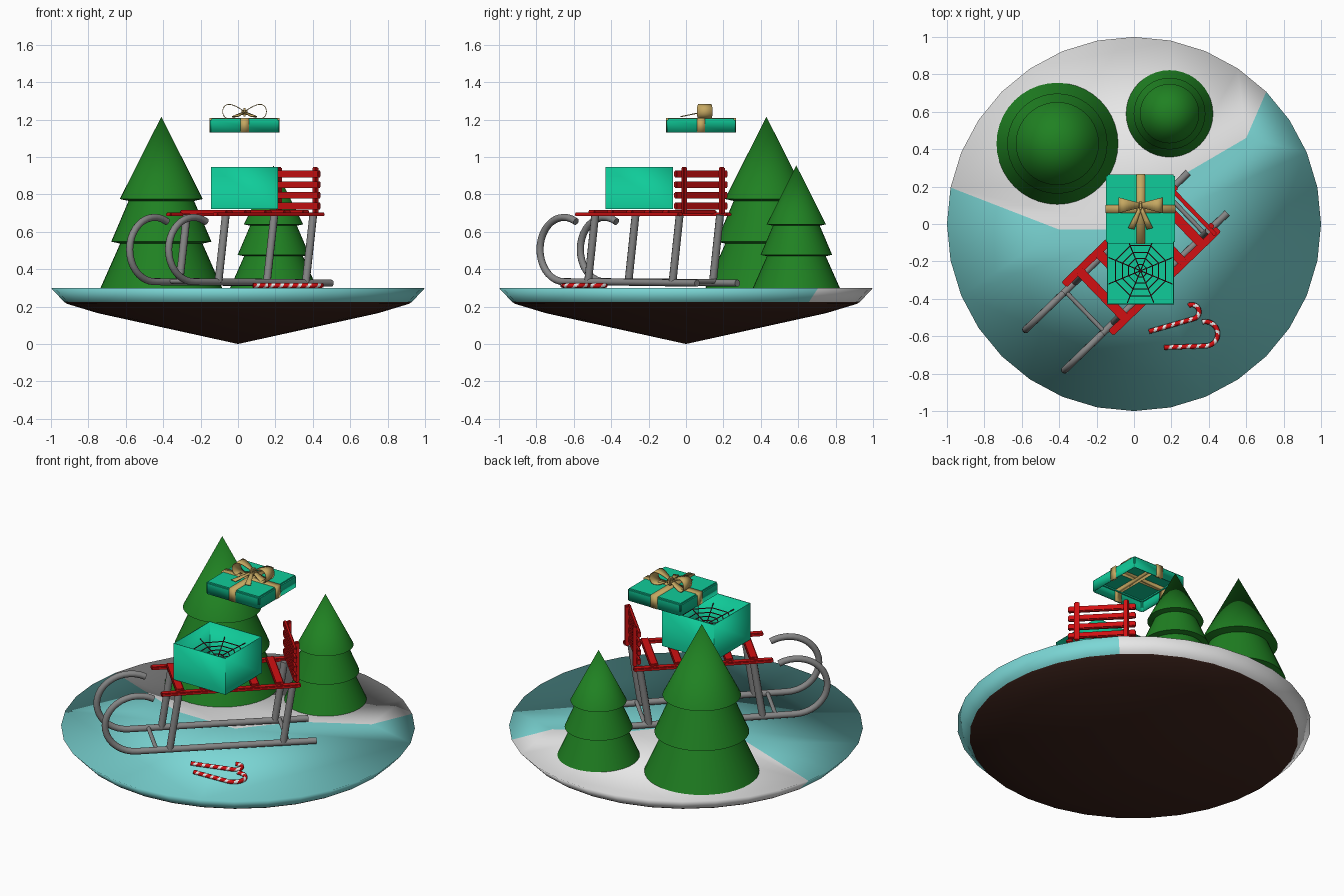
import bpy, bmesh, math
from math import sin, cos, pi, radians
from mathutils import Vector, Matrix

if "Cube" in bpy.data.objects:
    bpy.data.objects.remove(bpy.data.objects["Cube"], do_unlink=True)


def material(name, *rgb):
    m = bpy.data.materials.new(name)
    m.use_nodes = True
    m.diffuse_color = (*rgb, 1)
    m.node_tree.nodes["Principled BSDF"].inputs["Base Color"].default_value = (*rgb, 1)
    return m


ICE = material("ice blue", 0.2, 0.68, 0.67)
SNOW = material("snow white", 0.8, 0.8, 0.8)
EARTH = material("dark earth", 0.05, 0.018, 0.012)
GREEN = material("fir green", 0.014, 0.22, 0.016)
METAL = material("metal grey", 0.24, 0.24, 0.24)
RED = material("bright red", 0.64, 0.005, 0.006)
TEAL = material("gift teal", 0.005, 0.6, 0.32)
GOLD = material("ribbon gold", 0.56, 0.39, 0.12)
MAROON = material("web maroon", 0.12, 0.01, 0.02)


def finish(name, bm, *mats, angle=35, normals=True):
    if normals:
        bmesh.ops.recalc_face_normals(bm, faces=bm.faces[:])
    me = bpy.data.meshes.new(name)
    bm.to_mesh(me)
    bm.free()
    for m in mats:
        me.materials.append(m)
    ob = bpy.data.objects.new(name, me)
    bpy.context.collection.objects.link(ob)
    bpy.ops.object.select_all(action='DESELECT')
    ob.select_set(True)
    bpy.context.view_layer.objects.active = ob
    bpy.ops.object.shade_smooth_by_angle(angle=radians(angle))
    return ob


def box(name, size, at, mat, turn=0, bevel=0):
    bm = bmesh.new()
    bmesh.ops.create_cube(bm, size=1)
    bm.transform(Matrix.Translation(at) @ Matrix.Rotation(turn, 4, 'Z') @ Matrix.Diagonal((*size, 1)))
    if bevel:
        bmesh.ops.bevel(bm, geom=bm.edges[:], offset=bevel, segments=2, affect='EDGES')
    return finish(name, bm, mat)


def tube(name, pts, r, mats, sides=10, rule=None):
    """Sweep a round section along a path; rule picks a material per face."""
    bm = bmesh.new()
    pts = [Vector(p) for p in pts]
    rings, side = [], None
    for i, p in enumerate(pts):
        t = (pts[min(i + 1, len(pts) - 1)] - pts[max(i - 1, 0)]).normalized()
        if side is None:
            side = t.orthogonal()
        side = (side - t * side.dot(t)).normalized()
        up = t.cross(side)
        rings.append([bm.verts.new(p + r * (side * cos(a) + up * sin(a)))
                      for a in (2 * pi * k / sides for k in range(sides))])
    for i in range(len(rings) - 1):
        for k in range(sides):
            n = (k + 1) % sides
            f = bm.faces.new((rings[i][k], rings[i][n], rings[i + 1][n], rings[i + 1][k]))
            f.material_index = rule(i, k) if rule else 0
    bm.faces.new(rings[0])
    bm.faces.new(rings[-1])
    return finish(name, bm, *mats, angle=50)


def lathe(name, profile, at, mat, sides=32, angle=35):
    bm = bmesh.new()
    vs = [bm.verts.new((r, 0, z)) for r, z in profile]
    es = [bm.edges.new(pair) for pair in zip(vs, vs[1:])]
    bmesh.ops.spin(bm, geom=vs + es, cent=(0, 0, 0), axis=(0, 0, 1), angle=2 * pi, steps=sides)
    bmesh.ops.remove_doubles(bm, verts=bm.verts[:], dist=1e-4)
    bm.transform(Matrix.Translation(at))
    return finish(name, bm, mat, angle=angle)


def shell(name, size, at, drop, mat, thick, bevel=0):
    """Hollow box without the faces pointing along the dropped directions."""
    bm = bmesh.new()
    bmesh.ops.create_cube(bm, size=1)
    bm.transform(Matrix.Translation(at) @ Matrix.Diagonal((*size, 1)))
    bm.normal_update()
    gone = [f for f in bm.faces if any(f.normal.dot(Vector(d)) > 0.9 for d in drop)]
    bmesh.ops.delete(bm, geom=gone, context='FACES')
    if bevel:
        bmesh.ops.bevel(bm, geom=[e for e in bm.edges if len(e.link_faces) == 2],
                        offset=bevel, segments=2, affect='EDGES')
    ob = finish(name, bm, mat, normals=False)
    mod = ob.modifiers.new("thickness", 'SOLIDIFY')
    mod.thickness, mod.offset = thick, -1
    return ob


def strip(name, rows, mat):
    """Ribbon through (centre, half width vector) rows."""
    bm = bmesh.new()
    prev = None
    for c, w in rows:
        pair = [bm.verts.new(Vector(c) - Vector(w)), bm.verts.new(Vector(c) + Vector(w))]
        if prev:
            bm.faces.new((prev[0], prev[1], pair[1], pair[0]))
        prev = pair
    ob = finish(name, bm, mat, angle=60)
    mod = ob.modifiers.new("thickness", 'SOLIDIFY')
    mod.thickness, mod.offset = 0.004, 0
    return ob


# Island: disc top split into snow and ice, sloped rim, earth cone below
N, FIRST, LAST = 32, 4, 15
bm = bmesh.new()
top, low = [[bm.verts.new((r * cos(2 * pi * k / N), r * sin(2 * pi * k / N), z)) for k in range(N)]
            for r, z in ((1, 0.3), (0.93, 0.225))]
border = [bm.verts.new((x, y, 0.3)) for x, y in ((-0.4, -0.03), (0, -0.03), (0.24, 0.25), (0.6, 0.46))]
bm.faces.new(top[FIRST:LAST + 1] + border).material_index = 1
bm.faces.new(top[LAST:] + top[:FIRST + 1] + border[::-1])
for k in range(N):
    n = (k + 1) % N
    bm.faces.new((top[n], top[k], low[k], low[n])).material_index = int(FIRST <= k < LAST)
finish("island_top", bm, ICE, SNOW, angle=180)
lathe("island_earth", [(0.93, 0.225), (0.915, 0.215), (0.75, 0.165), (0, 0)], (0, 0, 0), EARTH)

# Fir trees: three stacked skirts
skirts = [(0, 0.915), (0.222, 0.475), (0.175, 0.465), (0.268, 0.247),
          (0.22, 0.237), (0.325, 0), (0, 0)]
for name, x, y, s in (("large_tree", -0.41, 0.43, 1), ("small_tree", 0.19, 0.59, 0.715)):
    lathe(name, [(r * s, z * s) for r, z in skirts], (x, y, 0.3), GREEN, 40, 60)

# Sled frame: u runs to the back, v to the sled's side
TURN = radians(44)


def sled(u, v, z):
    return Vector((-0.04 + u * cos(TURN) - v * sin(TURN), -0.2525 + u * sin(TURN) + v * cos(TURN), z))


def sled_box(name, u, v, z, size, mat, bevel=0.005):
    return box(name, size, sled(u, v, z), mat, TURN, bevel)


for label, s in (("left", 1), ("right", -1)):
    v = 0.15 * s
    curl = [(-0.42 + 0.185 * cos(radians(a)), 0.505 + 0.172 * sin(radians(a))) for a in range(60, 271, 10)]
    tube(label + "_runner", [sled(u, v, z) for u, z in curl + [(0.1, 0.33), (0.604, 0.325)]], 0.019, [METAL], 12)
    for part, u in (("front", -0.235), ("back", 0.415)):
        tube(f"{label}_{part}_leg", [sled(u, v, 0.33), sled(u + 0.055, v, 0.69)], 0.021, [METAL])
    sled_box(label + "_seat_rail", 0.11, 0.18 * s, 0.693, (0.8, 0.04, 0.02), RED)
    sled_box(label + "_backrest_post", 0.495, 0.14 * s, 0.82, (0.025, 0.03, 0.25), RED)
for u in (-0.31, 0.44):
    tube("runner_crossbar", [sled(u, -0.15, 0.335), sled(u, 0.15, 0.335)], 0.012, [METAL])
for u in (-0.18, -0.04, 0.11, 0.25, 0.39):
    sled_box("seat_slat", u, 0, 0.706, (0.05, 0.36, 0.02), RED)
for z in (0.738, 0.795, 0.852, 0.909):
    sled_box("backrest_slat", 0.478, 0, z, (0.022, 0.385, 0.036), RED)

# Gift box with a web hung inside the opening
CX = 0.035
shell("gift_box", (0.36, 0.36, 0.225), (CX, -0.25, 0.833), [(0, 0, 1)], TEAL, 0.008)


def web_point(k, r):
    a = 2 * pi * (k + 0.5) / 8
    return (CX + r * cos(a), -0.25 + r * sin(a), 0.835 + r * 0.25)


for k in range(8):
    tube("web_spoke", [web_point(k, 0), web_point(k, 0.185)], 0.003, [MAROON], 5)
    for r in (0.035, 0.07, 0.105, 0.145):
        tube("web_thread", [web_point(k, r), web_point(k + 1, r)], 0.003, [MAROON], 5)

# Floating lid with crossed ribbon
LY, LZ = 0.08, 1.168
shell("gift_lid", (0.37, 0.37, 0.074), (CX, LY, LZ), [(0, 0, -1)], TEAL, 0.01, 0.008)
shell("lid_ribbon_long", (0.045, 0.376, 0.077), (CX, LY, LZ + 0.0015),
      [(0, 0, -1), (1, 0, 0), (-1, 0, 0)], GOLD, 0.016)
shell("lid_ribbon_cross", (0.376, 0.045, 0.077), (CX, LY, LZ + 0.0015),
      [(0, 0, -1), (0, 1, 0), (0, -1, 0)], GOLD, 0.016)

# Bow: two flared loops, two tails and a knot
for label, s in (("left", 1), ("right", -1)):
    loop = []
    for i in range(25):
        t = i / 24
        loop.append(((CX + s * 0.117 * sin(pi * t), LY + 0.02, 1.243 + 0.038 * sin(2 * pi * t)),
                     (0, 0.012 + 0.03 * sin(pi * t), 0)))
    strip(label + "_bow_loop", loop, GOLD)
    tail = [((CX + s * 0.05 * t, LY + 0.01 - 0.115 * t, 1.24 - 0.024 * t), (0.008 + 0.009 * t, 0.004 * s, 0))
            for t in (0, 0.3, 0.6, 1)]
    strip(label + "_bow_tail", tail, GOLD)
box("bow_knot", (0.032, 0.045, 0.045), (CX, LY + 0.02, 1.238), GOLD, 0, 0.01)


# Candy canes lying on the ice with spiral stripes
def candy_cane(name, x, y, heading, length, hook):
    h = radians(heading)
    ahead, left = Vector((cos(h), sin(h), 0)), Vector((-sin(h), cos(h), 0))
    start = Vector((x, y, 0.313))
    n, m = int(length / 0.006), int(pi * hook / 0.006)
    path = [start + ahead * length * i / n for i in range(n)]
    for i in range(m + 1):
        a = pi * 1.08 * i / m
        path.append(start + ahead * (length + hook * sin(a)) + left * hook * (1 - cos(a)))
    tube(name, path, 0.013, [RED, SNOW], 8, lambda i, k: int((i + k) % 8 >= 5))


candy_cane("small_candy_cane", 0.08, -0.575, 16, 0.25, 0.038)
candy_cane("large_candy_cane", 0.16, -0.66, 2, 0.225, 0.065)
